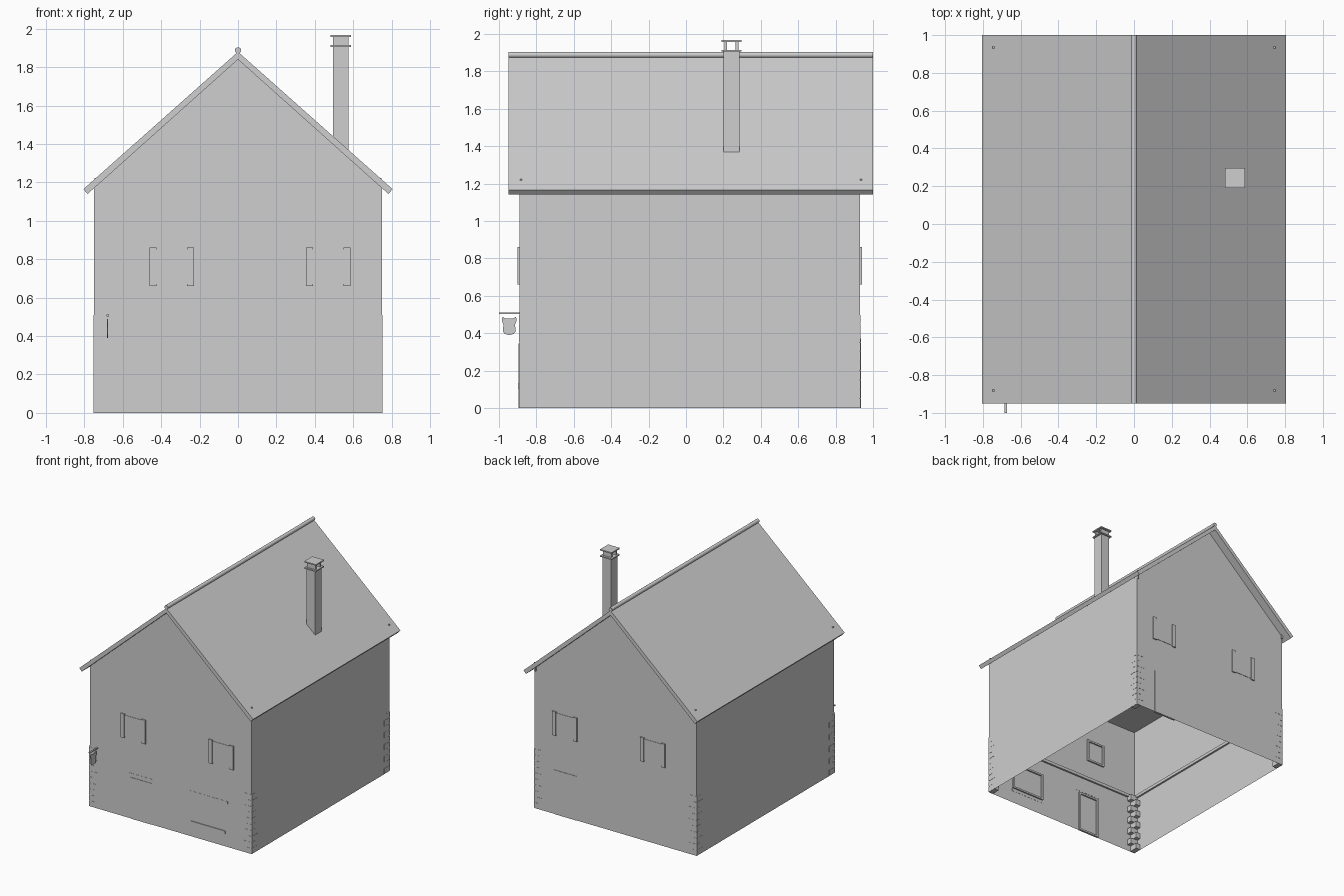
import bpy, bmesh, math
from mathutils import Vector

cube = bpy.data.objects.get("Cube")
if cube:
    bpy.data.objects.remove(cube, do_unlink=True)

GREY = (0.62, 0.62, 0.62, 1)
mat = bpy.data.materials.new("plain_grey")
mat.use_nodes = True
mat.diffuse_color = GREY
mat.node_tree.nodes["Principled BSDF"].inputs["Base Color"].default_value = GREY

W, FRONT, BACK = 0.75, -0.89, 0.93       # wall planes
FLOOR, EAVE, APEX = 0.51, 1.174, 1.84    # storey line, wall top, gable top


def finish(name, bm):
    me = bpy.data.meshes.new(name)
    bm.to_mesh(me)
    bm.free()
    me.materials.append(mat)
    ob = bpy.data.objects.new(name, me)
    bpy.context.collection.objects.link(ob)
    return ob


def add_box(bm, x, y, z):
    """Add a box given its (low, high) range on each axis."""
    verts = bmesh.ops.create_cube(bm, size=1)["verts"]
    for v in verts:
        v.co = Vector([(r[0] + r[1]) / 2 + c * (r[1] - r[0])
                       for r, c in zip((x, y, z), v.co)])


def boxes(name, ranges):
    bm = bmesh.new()
    for r in ranges:
        add_box(bm, *r)
    return finish(name, bm)


def prism(name, points, axis, lo, hi):
    """Extrude a 2D outline along x or y."""
    bm = bmesh.new()
    def place(p, d):
        return (d, p[0], p[1]) if axis == "x" else (p[0], d, p[1])
    a = [bm.verts.new(place(p, lo)) for p in points]
    b = [bm.verts.new(place(p, hi)) for p in points]
    bm.faces.new(a)
    bm.faces.new(b[::-1])
    n = len(points)
    for i in range(n):
        bm.faces.new((a[i], b[i], b[(i + 1) % n], a[(i + 1) % n]))
    bmesh.ops.recalc_face_normals(bm, faces=bm.faces)
    return finish(name, bm)


def wall_ring(name, z0, z1, grow=0.0, gables=False):
    """Open shell of four sheet walls, optionally with gable peaks."""
    bm = bmesh.new()
    w, f, b = W + grow, FRONT - grow, BACK + grow
    corners = [(-w, f), (w, f), (w, b), (-w, b)]
    low = [bm.verts.new((x, y, z0)) for x, y in corners]
    top = [bm.verts.new((x, y, z1)) for x, y in corners]
    for i in range(4):
        j = (i + 1) % 4
        loop = [low[i], low[j], top[j], top[i]]
        if gables and i % 2 == 0:
            loop.insert(3, bm.verts.new((0, corners[i][1], APEX)))
        bm.faces.new(loop)
    finish(name, bm)


# Walls, attic floor and the inner beam at the storey line
wall_ring("lower_walls", 0, FLOOR, grow=0.0015)
wall_ring("upper_walls", FLOOR, EAVE, gables=True)
boxes("attic_floor", [((-W, W), (FRONT, BACK), (1.1, 1.12))])
D = 0.015
boxes("inner_beam", [
    ((-W, W), (FRONT, FRONT + D), (0.485, FLOOR)),
    ((-W, W), (BACK - D, BACK), (0.485, FLOOR)),
    ((-W, D - W), (FRONT, BACK), (0.485, FLOOR)),
    ((W - D, W), (FRONT, BACK), (0.485, FLOOR))])

# Corner stones alternate long and short on each wall
stones = []
for sx in (-1, 1):
    for y, sy in ((FRONT, -1), (BACK, 1)):
        for i in range(10):
            lx, ly = (0.07, 0.04) if i % 2 else (0.04, 0.07)
            xs = sorted((sx * (W + 0.003), sx * (W - lx)))
            ys = sorted((y + sy * 0.003, y - sy * ly))
            stones.append((xs, ys, (i * 0.05 + 0.002, i * 0.05 + 0.048)))
boxes("corner_stones", stones)

# Roof: one bent slab
prism("roof", [(0, 1.88), (0.805, 1.165), (0.783, 1.14), (0, APEX),
               (-0.783, 1.14), (-0.805, 1.165)], "y", -0.95, 1.0)

# Ridge roll
bm = bmesh.new()
bmesh.ops.create_cone(bm, cap_ends=True, segments=16, radius1=0.016,
                      radius2=0.016, depth=1.95)
ridge = finish("ridge_roll", bm)
ridge.rotation_euler.x = math.pi / 2
ridge.location = (0, 0.025, 1.888)
bpy.context.view_layer.objects.active = ridge
ridge.select_set(True)
bpy.ops.object.shade_smooth_by_angle()

# Small corner pegs just showing through the roof
boxes("roof_pegs", [((x - 0.006, x + 0.006), (y - 0.006, y + 0.006), (1.15, 1.224))
                    for x in (-0.742, 0.742) for y in (-0.882, 0.935)])

# Chimney with an open vent under its cap
CX, CY = (0.495, 0.575), (0.2, 0.285)
SLAB_X, SLAB_Y = (0.481, 0.588), (0.19, 0.297)
boxes("chimney_shaft", [(CX, CY, (1.36, 1.907))])
boxes("chimney_cap", [
    (SLAB_X, SLAB_Y, (1.905, 1.915)),
    (CX, (0.205, 0.22), (1.915, 1.957)),
    (CX, (0.265, 0.28), (1.915, 1.957)),
    (SLAB_X, SLAB_Y, (1.957, 1.967))])


def frame(x0, x1, z0, z1, wall, out, t=0.015):
    """Frame bars on the inside face of a wall."""
    ys = sorted((wall, wall - out * 0.012))
    return [((x0, x0 + t), ys, (z0, z1)), ((x1 - t, x1), ys, (z0, z1)),
            ((x0, x1), ys, (z1 - t, z1)), ((x0, x1), ys, (z0, z0 + t))]


def plate(x0, x1, z0, z1, wall, out, depth):
    return ((x0, x1), sorted((wall, wall + out * depth)), (z0, z1))


# Upper windows and shutters, the same on both gable walls
for label, wall, out in (("front", FRONT, -1), ("back", BACK, 1)):
    shutters, panes, frames = [], [], []
    for x0, x1 in ((-0.46, -0.23), (0.355, 0.585)):
        shutters += [plate(x0, x0 + 0.035, 0.66, 0.86, wall, out, 0.01),
                     plate(x1 - 0.035, x1, 0.66, 0.86, wall, out, 0.01)]
        panes.append(plate(x0 + 0.035, x1 - 0.035, 0.67, 0.85, wall, out, 0.003))
        frames += frame(x0 + 0.03, x1 - 0.03, 0.665, 0.855, wall, out)
    boxes(label + "_shutters", shutters)
    boxes(label + "_window_panes", panes)
    boxes(label + "_window_frames", frames)

# Doors, with lintels and inner frames
for label, wall, out, x0, x1, top in (("front", FRONT, -1, -0.37, -0.176, 0.345),
                                      ("back", BACK, 1, 0.36, 0.57, 0.37)):
    boxes(label + "_door", [plate(x0, x1, 0, top, wall, out, 0.005)])
    boxes(label + "_door_frame", frame(x0, x1, 0, top, wall, out))
boxes("front_lintels", [plate(-0.38, -0.15, 0.36, 0.38, FRONT, -1, 0.003),
                        plate(0.185, 0.53, 0.36, 0.38, FRONT, -1, 0.003)])

# Ground floor window
boxes("front_window_sill", [plate(0.19, 0.51, 0.105, 0.13, FRONT, -1, 0.008)])
boxes("front_window_frame", frame(0.2, 0.51, 0.13, 0.36, FRONT, -1))

# Hanging shield on a bracket
boxes("sign_bracket", [((-0.685, -0.672), (-1.0, FRONT), (0.503, 0.511))])
half = [(0, 0.478), (0.02, 0.478), (0.036, 0.488), (0.04, 0.47),
        (0.031, 0.445), (0.034, 0.41), (0.024, 0.396), (0, 0.39)]
shield = half + [(-y, z) for y, z in half[-2:0:-1]]
prism("sign_plate", [(y - 0.945, z) for y, z in shield], "x", -0.681, -0.676)
